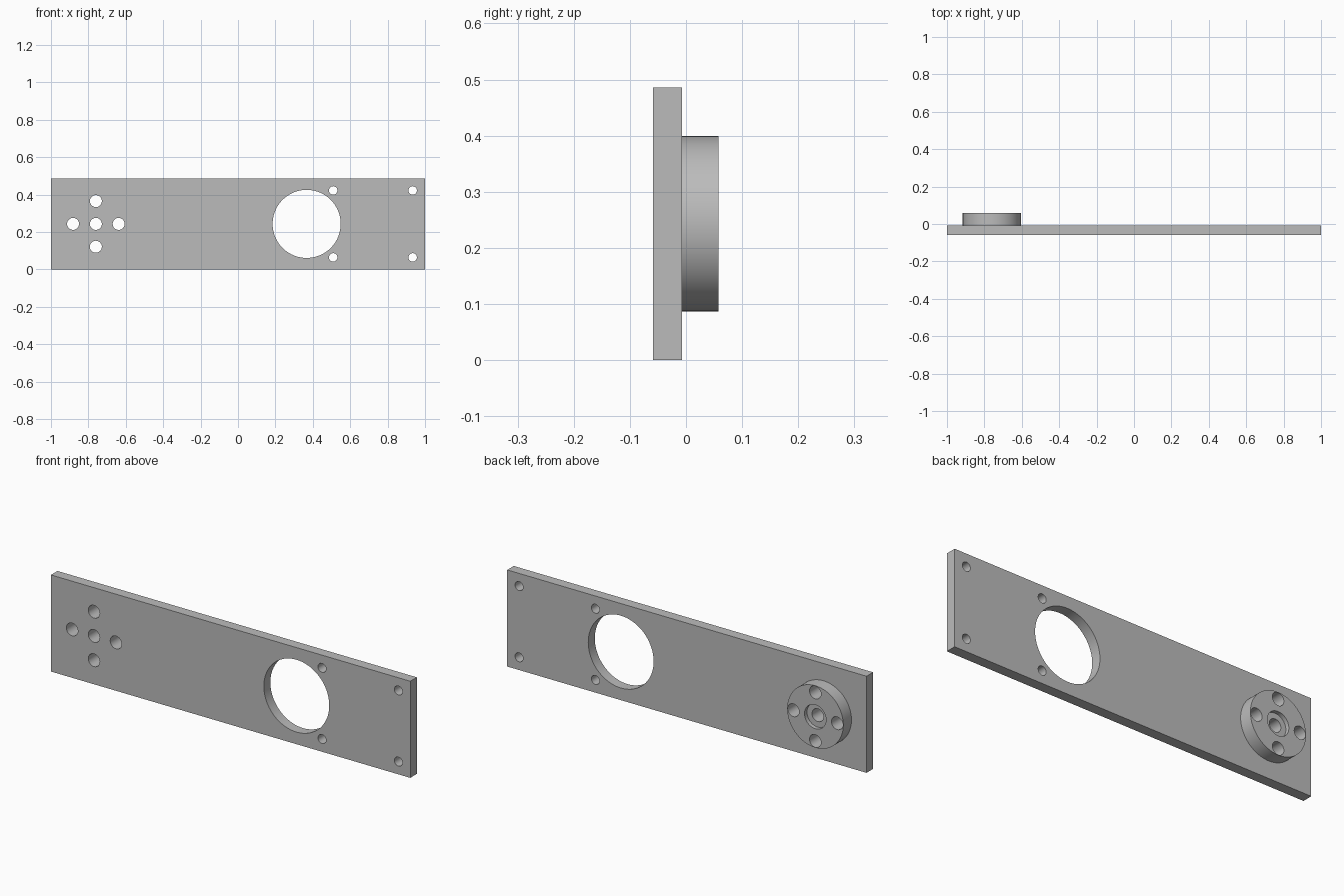
import bpy
import math

cube = bpy.data.objects.get("Cube")
if cube:
    bpy.data.objects.remove(cube, do_unlink=True)

# Single metal colour
metal = bpy.data.materials.new("grey_metal")
metal.use_nodes = True
GREY = (0.5, 0.5, 0.5, 1)
metal.diffuse_color = GREY
metal.node_tree.nodes["Principled BSDF"].inputs["Base Color"].default_value = GREY

FRONT, BACK, BOSS_BACK = -0.059, -0.007, 0.058
HEIGHT = 0.486
MID = HEIGHT / 2
HUB_X = -0.76


def cylinder(name, x, z, radius, y0, y1, sides=64):
    """Cylinder along y between y0 and y1."""
    bpy.ops.mesh.primitive_cylinder_add(
        vertices=sides, radius=radius, depth=y1 - y0,
        location=(x, (y0 + y1) / 2, z), rotation=(math.pi / 2, 0, 0))
    obj = bpy.context.object
    obj.name = name
    obj.data.materials.append(metal)
    return obj


def combine(target, other, operation):
    """Apply a boolean and remove the helper object."""
    mod = target.modifiers.new(operation.lower(), 'BOOLEAN')
    mod.operation = operation
    mod.solver = 'EXACT'
    mod.object = other
    bpy.ops.object.select_all(action='DESELECT')
    bpy.context.view_layer.objects.active = target
    target.select_set(True)
    bpy.ops.object.modifier_apply(modifier=mod.name)
    bpy.data.objects.remove(other, do_unlink=True)


def drill(target, x, z, radius, y0=-0.2, y1=0.2, sides=40):
    combine(target, cylinder("drill", x, z, radius, y0, y1, sides), 'DIFFERENCE')


# Flat rectangular plate
bpy.ops.mesh.primitive_cube_add(size=1, location=(0, (FRONT + BACK) / 2, MID))
plate = bpy.context.object
plate.name = "mounting_plate"
plate.scale = (2, BACK - FRONT, HEIGHT)
bpy.ops.object.transform_apply(location=False, rotation=False, scale=True)
plate.data.materials.append(metal)

# Round hub on the back, overlapping into the plate for a clean union
combine(plate, cylinder("hub", HUB_X, MID, 0.156, BACK - 0.02, BOSS_BACK, 96), 'UNION')

# Hub bolt holes in a cross, with a counterbore at the centre
for dx, dz in ((0, 0), (1, 0), (-1, 0), (0, 1), (0, -1)):
    drill(plate, HUB_X + 0.122 * dx, MID + 0.122 * dz, 0.032)
drill(plate, HUB_X, MID, 0.06, BOSS_BACK - 0.02, 0.2, 64)

# Large opening and its four screw holes
drill(plate, 0.367, MID, 0.182, sides=96)
for x in (0.509, 0.934):
    for side in (-1, 1):
        drill(plate, x, MID + 0.179 * side, 0.0225)

bpy.ops.object.select_all(action='DESELECT')
plate.select_set(True)
bpy.context.view_layer.objects.active = plate
bpy.ops.object.shade_smooth_by_angle(angle=math.radians(30))
